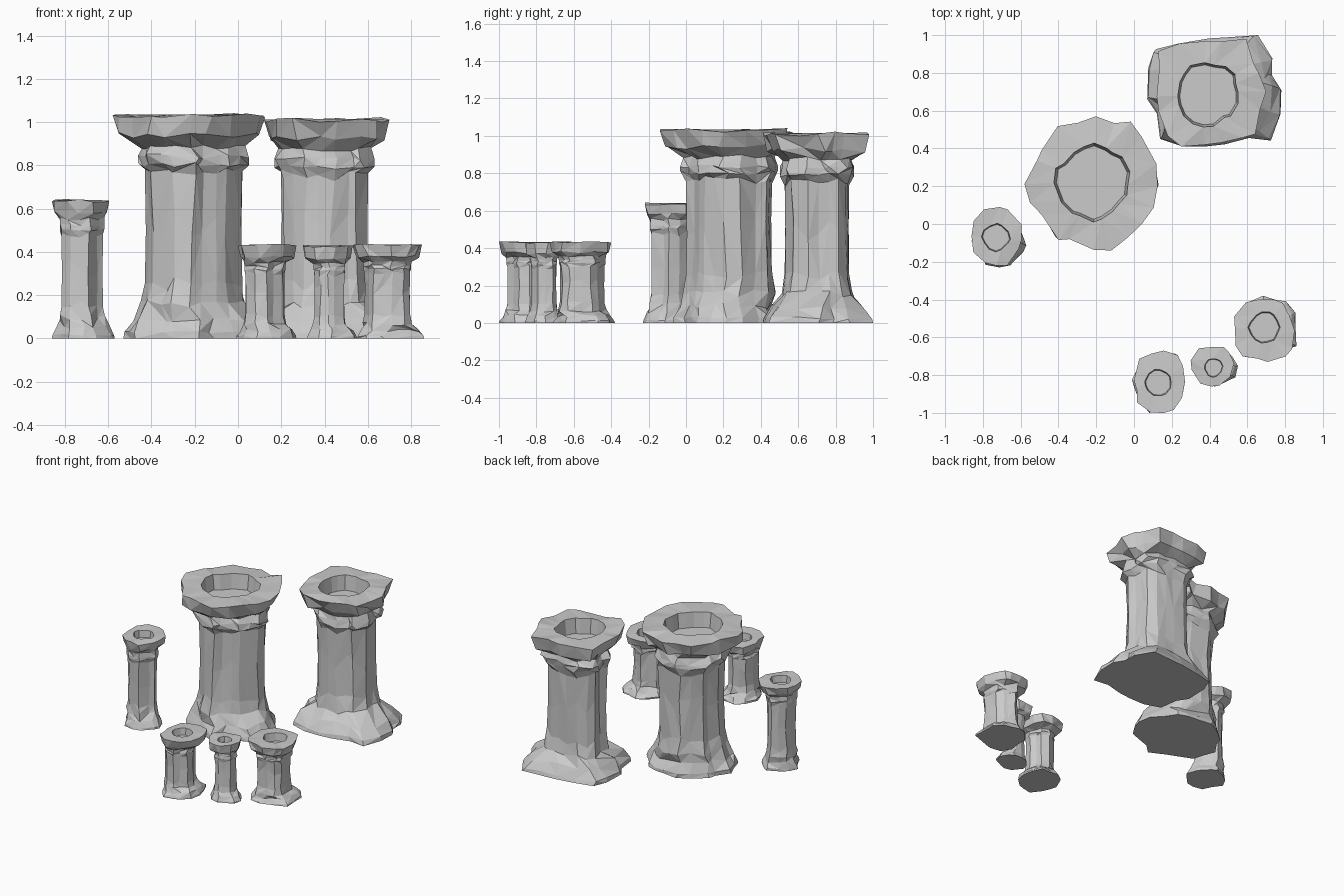
import bpy, bmesh, math, random

if "Cube" in bpy.data.objects:
    bpy.data.objects.remove(bpy.data.objects["Cube"])

# Each pillar: height, sides, boxes (x0, x1, y0, y1) for base, shaft and cap,
# hole (x, y, radius, depth), squareness, ledge under the cap, cap start
PILLARS = {
    "large_round_pillar": dict(
        h=1.05, n=20, base=(-.53, .13, -.07, .50), body=(-.44, .03, -.01, .47),
        cap=(-.58, .125, -.14, .57), hole=(-.22, .22, .20, .11), sq=.1, ledge=1.09, c0=.855),
    "large_square_pillar": dict(
        h=1.03, n=18, base=(.07, .78, .41, 1.0), body=(.19, .61, .52, .88),
        cap=(.12, .70, .41, .98), hole=(.39, .69, .17, .11), sq=.55, ledge=1.1, c0=.86),
    "slim_left_pillar": dict(
        h=.65, n=12, base=(-.86, -.57, -.23, .05), body=(-.82, -.62, -.19, .03),
        cap=(-.86, -.595, -.22, .09), hole=(-.73, -.07, .075, .05), sq=.1, ledge=1.03, c0=.86),
    "short_front_pillar": dict(
        h=.44, n=13, base=(-.01, .27, -1.0, -.69), body=(.03, .22, -.96, -.73),
        cap=(.0, .27, -1.0, -.67), hole=(.13, -.84, .07, .05), sq=.3, ledge=1.0, c0=.81),
    "short_thin_pillar": dict(
        h=.435, n=11, base=(.32, .55, -.86, -.67), body=(.35, .495, -.83, -.69),
        cap=(.30, .53, -.86, -.65), hole=(.42, -.76, .05, .04), sq=.1, ledge=1.0, c0=.81),
    "short_right_pillar": dict(
        h=.44, n=14, base=(.55, .86, -.71, -.38), body=(.58, .80, -.68, -.43),
        cap=(.53, .85, -.73, -.40), hole=(.69, -.55, .085, .06), sq=.2, ledge=1.0, c0=.82),
}


def fit(points, box, s):
    """Stretch a 2D outline to fill a box scaled about its centre."""
    out = []
    for axis in (0, 1):
        vals = [p[axis] for p in points]
        lo, hi = min(vals), max(vals)
        a, b = box[axis * 2], box[axis * 2 + 1]
        c, half = (a + b) / 2, (b - a) / 2 * s
        out.append([c - half + (v - lo) / (hi - lo) * 2 * half for v in vals])
    return list(zip(*out))


def build_pillar(name, p, seed):
    rng = random.Random(seed)
    n, h, c0 = p["n"], p["h"], p["c0"]
    # flutes, base lobes and cap lobes shared down each part
    lobes = {k: [1 - rng.random() * a for _ in range(n)]
             for k, a in (("base", .2), ("body", .2), ("cap", .15))}
    turn = [2 * math.pi * (i + rng.uniform(-.28, .28)) / n for i in range(n)]
    # height fraction, part, scale, radial jitter, height jitter
    rings = [
        (0, "base", 1.0, .02, 0), (.025, "base", .985, .04, .008),
        (.085, "base", .86, .07, .02), (.15, "body", 1.04, .06, .02),
        (.24, "body", .96, .04, .03), (.50, "body", .94, .05, .07),
        (c0 - .13, "body", .96, .05, .025), (c0 - .09, "body", p["ledge"], .1, .012),
        (c0 - .055, "body", p["ledge"], .1, .012), (c0 - .01, "body", 1.02, .05, .012),
        (c0 + .04, "cap", .92, .09, .015), (.982, "cap", 1.0, .03, .012),
    ]
    bm = bmesh.new()
    loops = []
    for z, part, s, jr, jz in rings:
        pts = []
        for t, lobe in zip(turn, lobes[part]):
            q = max(abs(math.cos(t - .12)), abs(math.sin(t - .12)))
            sq = p["sq"] if part != "body" else p["sq"] * .5
            r = lobe * (1 + sq * (1 / q - 1)) * (1 - rng.random() * jr)
            a = t + rng.uniform(-.3, .3) * jr * 4
            pts.append((r * math.cos(a), r * math.sin(a)))
        pts = fit(pts, p[part], s)
        loops.append([bm.verts.new((x, y, h * min(1, z + rng.uniform(-jz, jz) if z else 0)))
                      for x, y in pts])
    # sunken hole: rim and floor
    hx, hy, hr, depth = p["hole"]
    rim = [rng.uniform(.9, 1.05) for _ in range(n)]
    for s, z in ((1.0, h * .985), (.93, h * .985 - depth)):
        loops.append([bm.verts.new((hx + hr * s * k * math.cos(t), hy + hr * s * k * math.sin(t), z))
                      for t, k in zip(turn, rim)])
    # facets between loops, split along random diagonals
    for lo, hi in zip(loops, loops[1:]):
        for i in range(n):
            j = (i + 1) % n
            a, b, c, d = lo[i], lo[j], hi[j], hi[i]
            tris = ((a, b, c), (a, c, d)) if rng.random() < .5 else ((a, b, d), (b, c, d))
            for t in tris:
                bm.faces.new(t)
    bm.faces.new(loops[0][::-1])
    bm.faces.new(loops[-1])
    bmesh.ops.recalc_face_normals(bm, faces=bm.faces[:])
    mesh = bpy.data.meshes.new(name)
    bm.to_mesh(mesh)
    bm.free()
    bpy.context.collection.objects.link(bpy.data.objects.new(name, mesh))


for k, (name, spec) in enumerate(PILLARS.items()):
    build_pillar(name, spec, 11 + k * 7)
